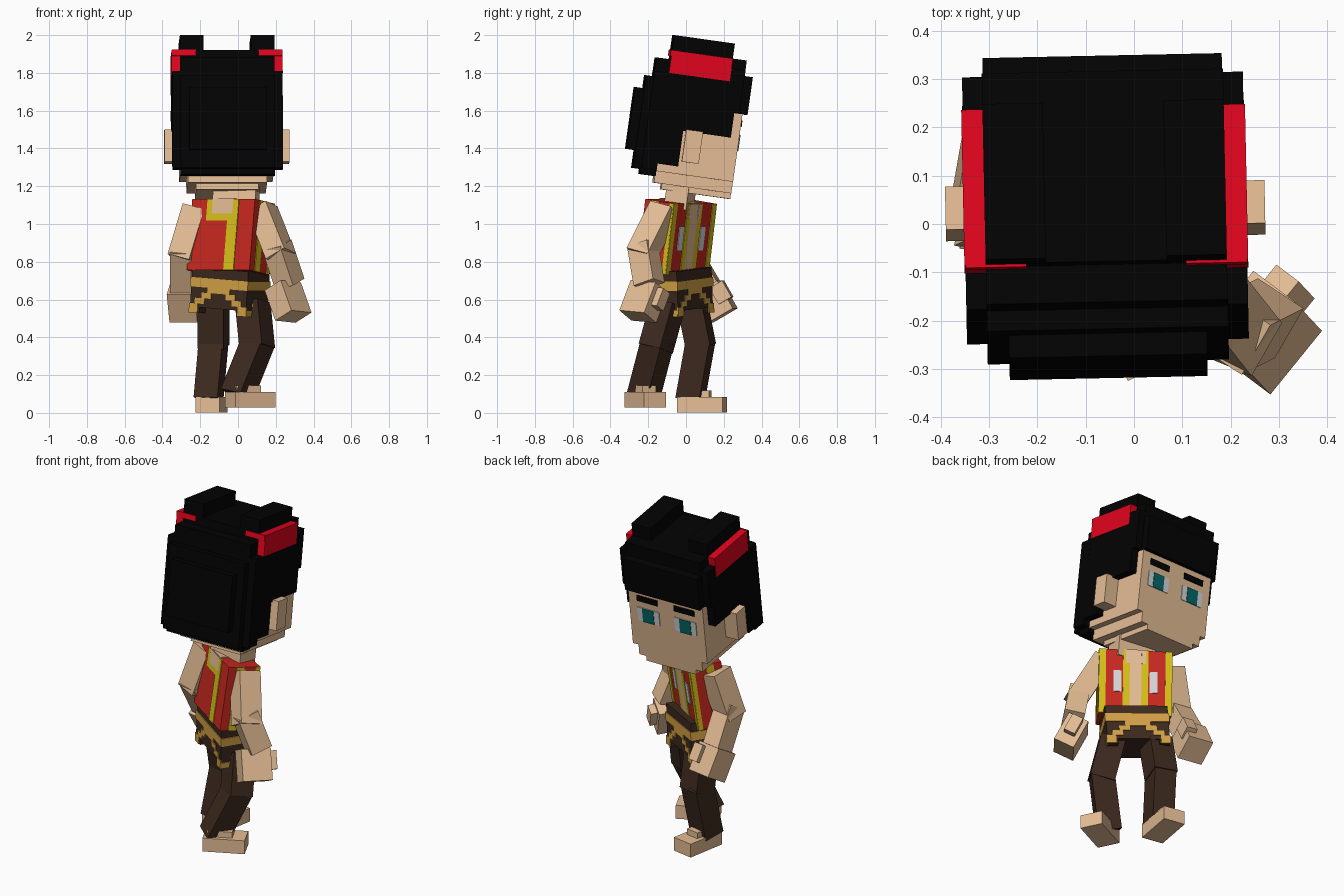
import bpy, bmesh, math
from mathutils import Matrix, Vector

if "Cube" in bpy.data.objects:
    bpy.data.objects.remove(bpy.data.objects["Cube"])

# ---------- materials ----------
def mat(name, r, g, b):
    m = bpy.data.materials.new(name)
    m.diffuse_color = (r, g, b, 1)
    m.use_nodes = True
    m.node_tree.nodes["Principled BSDF"].inputs["Base Color"].default_value = m.diffuse_color
    return m

SKIN = mat("skin", .78, .51, .30)
BLACK = mat("hair_black", .0008, .0008, .0008)
BAND = mat("band_red", .76, .001, .012)
VEST = mat("vest_red", .58, .021, .014)
YELLOW = mat("trim_yellow", .68, .52, .01)
BROWN = mat("trouser_brown", .046, .022, .013)
GOLD = mat("belt_gold", .66, .36, .06)
TEAL = mat("iris_teal", .002, .14, .14)
WHITE = mat("light_grey", .68, .69, .70)


# ---------- helpers ----------
def frame(loc, yaw=0, pitch=0, roll=0):
    r = [Matrix.Rotation(math.radians(a), 4, ax) for a, ax in ((yaw, 'Z'), (pitch, 'X'), (roll, 'Y'))]
    return Matrix.Translation(loc) @ r[0] @ r[1] @ r[2]


def box(name, material, fr, x, y, z):
    """Box given by its x, y and z ranges inside a local frame."""
    bm = bmesh.new()
    bmesh.ops.create_cube(bm, size=1)
    size = [q[1] - q[0] for q in (x, y, z)]
    mid = [(q[1] + q[0]) / 2 for q in (x, y, z)]
    bm.transform(Matrix.Translation(mid) @ Matrix.Diagonal((*size, 1)))
    me = bpy.data.meshes.new(name)
    bm.to_mesh(me)
    bm.free()
    me.materials.append(material)
    ob = bpy.data.objects.new(name, me)
    ob.matrix_world = fr
    bpy.context.collection.objects.link(ob)
    return ob


def limb(name, material, a, b, w, d, yaw, extra=.02):
    """Square bar from a to b, turned by yaw."""
    a, b = Vector(a), Vector(b)
    zax = (a - b).normalized()
    side = Vector((math.cos(math.radians(yaw)), math.sin(math.radians(yaw)), 0))
    yax = zax.cross(side).normalized()
    xax = yax.cross(zax)
    fr = Matrix((xax, yax, zax)).transposed().to_4x4()
    fr.translation = (a + b) / 2
    h = (a - b).length / 2 + extra
    box(name, material, fr, (-w / 2, w / 2), (-d / 2, d / 2), (-h, h))


def both(name, material, fr, x, y, z):
    """Mirrored pair of boxes."""
    box(name + "_right", material, fr, x, y, z)
    box(name + "_left", material, fr, (-x[1], -x[0]), y, z)


# ---------- head ----------
H = frame((-.059, 0, 1.5), 1.2, -8)
box("face", SKIN, H, (-.247, .247), (-.134, .28), (-.24, .14))
box("jaw", SKIN, H, (-.21, .21), (-.134, .28), (-.302, -.24))
box("chin", SKIN, H, (-.165, .165), (-.09, .28), (-.332, -.302))
both("ear", SKIN, H, (.24, .331), (-.005, .085), (-.172, 0))

# eyes and brows as thin plates
both("eye_white", WHITE, H, (.05, .195), (.278, .284), (-.075, .012))
both("iris", TEAL, H, (.086, .16), (.28, .287), (-.075, .012))
both("brow", BLACK, H, (.055, .19), (.278, .286), (.053, .088))

# hair in stepped layers
box("hair_crown", BLACK, H, (-.25, .25), (-.135, .263), (.13, .406))
box("hair_cap", BLACK, H, (-.25, .25), (-.213, .2), (.13, .356))
box("hair_cap_back", BLACK, H, (-.292, .292), (-.213, -.134), (.125, .284))
box("hair_cap_side", BLACK, H, (-.291, .291), (-.134, .263), (.125, .355))
box("hair_fringe", BLACK, H, (-.248, .248), (.2, .307), (.121, .323))
both("hair_temple", BLACK, H, (.24, .292), (-.05, .235), (-.01, .13))
both("hair_side", BLACK, H, (.235, .292), (-.213, -.02), (-.2, .13))
box("hair_back_inner", BLACK, H, (-.292, .292), (-.213, -.13), (-.235, .13))
box("hair_nape", BLACK, H, (-.25, .25), (-.213, -.13), (-.267, -.2))
box("hair_back_middle", BLACK, H, (-.25, .25), (-.255, -.2), (-.24, .255))
box("hair_back_outer", BLACK, H, (-.205, .205), (-.302, -.25), (-.145, .185))
both("hair_bump", BLACK, H, (.125, .25), (-.137, .188), (.4, .486))

# red hair bands
both("hair_band", BAND, H, (.25, .294), (-.137, .188), (.284, .406))
both("hair_band_end", BAND, H, (.165, .292), (-.143, -.134), (.375, .407))

# ---------- neck and torso ----------
box("neck", SKIN, frame((-.01, -.03, 1.15), -10, -8), (-.115, .115), (-.06, .06), (-.07, .08))
T = frame((-.04, -.05, .932), -34, -8)
W, D, Z = .2, .092, .19
box("vest", VEST, T, (-W, W), (-D, D), (-Z, Z))
F = (D - .002, D + .004)
B = (-D - .004, -D + .002)
both("vest_front_edge", YELLOW, T, (.165, W + .003), F, (-Z, Z))
both("vest_front_trim", YELLOW, T, (.033, .07), F, (-Z, Z))
box("chest", SKIN, T, (-.033, .033), F, (-Z, Z))
both("chest_upper", SKIN, T, (.032, .055), (D, D + .006), (.11, Z))
both("vest_patch", WHITE, T, (.078, .122), F, (-.06, .065))
box("nape", SKIN, T, (-.065, .065), B, (.11, Z))
box("vest_back_collar", YELLOW, T, (-.1, .1), B, (.075, .11))
both("vest_collar_side", YELLOW, T, (.065, .1), B, (.11, Z))
box("vest_back_stripe", YELLOW, T, (.035, .1), B, (-Z, .075))
box("collar_skin", SKIN, T, (-.065, .065), (-D, D), (Z - .002, Z + .004))
both("vest_side_trim", YELLOW, T, (W - .002, W + .004), (.068, D), (-Z, Z))
both("vest_side_stripe", YELLOW, T, (W - .002, W + .004), (-.045, 0), (-Z, Z))

# ---------- hips with belt and stepped gold border ----------
P = frame((-.043, -.045, .65), -32, 0, 4)
box("hips", BROWN, P, (-.175, .175), (-.108, .108), (-.1, .11))
box("belt", GOLD, P, (-.18, .18), (-.113, .113), (.008, .058))
both("hip_flap", BROWN, P, (.115, .175), (-.108, .108), (-.13, -.09))
steps = ((0, .07, -.02, .01), (.045, .105, -.05, -.02), (.085, .145, -.08, -.05), (.125, .179, -.13, -.08))
for s, side in ((1, "front"), (-1, "back")):
    y = sorted((s * .106, s * .113))
    for i, (x0, x1, z0, z1) in enumerate(steps):
        both(f"border_{side}_{i}", GOLD, P, (x0, x1), y, (z0, z1))
both("border_side", GOLD, P, (.172, .18), (-.108, .108), (-.13, -.095))
both("border_side_step", GOLD, P, (.172, .18), (-.05, .05), (-.095, -.06))

# ---------- legs: hip, knee, ankle ----------
legs = {"right": ((.08, -.1, .56), (.1, -.155, .36), (0, -.22, .11), -32),
        "left": ((-.13, .035, .57), (-.13, .075, .37), (-.155, .025, .09), -14)}
for side, (hip, knee, ankle, yaw) in legs.items():
    limb("thigh_" + side, BROWN, hip, knee, .14, .135, yaw)
    limb("shin_" + side, BROWN, knee, ankle, .13, .13, yaw)

# feet: sole block plus raised instep
for side, loc, yaw, h in (("right", (.065, -.215, .027), -64, .118), ("left", (-.14, .085, 0), -10, .122)):
    f = frame(loc, yaw)
    box("foot_" + side, SKIN, f, (-.065, .065), (-h, h), (.002, .083))
    box("instep_" + side, SKIN, f, (-.04, .04), (-.1, .045), (.08, .118))

# ---------- arms: shoulder, elbow, wrist ----------
arms = {"right": ((.14, -.13, 1.05), (.215, -.225, .86), (.265, -.2, .71), -30),
        "left": ((-.235, .035, 1.05), (-.295, .01, .85), (-.295, .11, .68), -10)}
for side, (shoulder, elbow, wrist, yaw) in arms.items():
    limb("upper_arm_" + side, SKIN, shoulder, elbow, .12, .13, yaw, .035)
    limb("forearm_" + side, SKIN, elbow, wrist, .115, .125, yaw, .03)

# hands with thumbs
G = frame((.265, -.225, .59), -39, -4, -27)
box("hand_right", SKIN, G, (-.06, .06), (-.085, .085), (-.09, .09))
box("thumb_right", SKIN, G, (-.035, .03), (.08, .125), (-.03, .075))
G = frame((-.285, .155, .59), -10, 30)
box("hand_left", SKIN, G, (-.075, .075), (-.075, .075), (-.085, .085))
box("thumb_left", SKIN, G, (.02, .085), (.02, .1), (-.03, .07))
